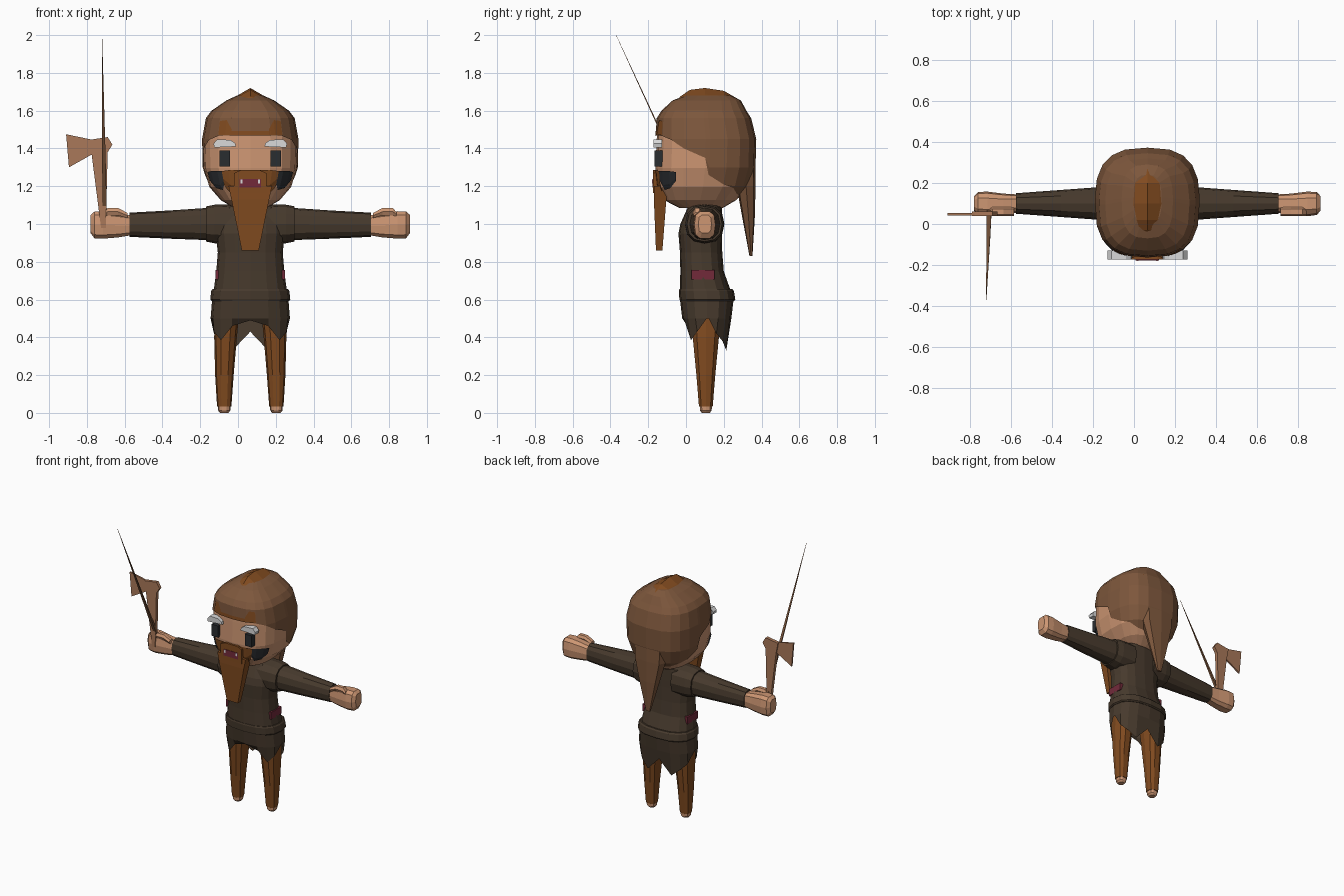
import bpy, bmesh, math

CX = 0.065  # the body's own mirror line


def material(name, rgb):
    m = bpy.data.materials.new(name)
    m.diffuse_color = (*rgb, 1)
    return m


SKIN = material("skin", (0.61, 0.305, 0.17))
HAIR = material("hair_brown", (0.205, 0.095, 0.045))
RUST = material("rust_brown", (0.22, 0.07, 0.014))
COAT = material("dark_cloth", (0.063, 0.042, 0.026))
DARK = material("charcoal", (0.023, 0.026, 0.03))
WHITE = material("white", (0.7, 0.7, 0.7))
MAROON = material("maroon", (0.17, 0.023, 0.042))
WOOD = material("weapon_tan", (0.40, 0.19, 0.10))


def build(name, verts, faces, mat):
    bm = bmesh.new()
    vs = [bm.verts.new(v) for v in verts]
    for f in faces:
        bm.faces.new([vs[i] for i in f])
    bmesh.ops.remove_doubles(bm, verts=bm.verts, dist=1e-5)
    bmesh.ops.recalc_face_normals(bm, faces=bm.faces)
    me = bpy.data.meshes.new(name)
    bm.to_mesh(me)
    bm.free()
    me.materials.append(mat)
    ob = bpy.data.objects.new(name, me)
    bpy.context.collection.objects.link(ob)
    return ob


def oval(a, e):
    c, s = math.cos(a), math.sin(a)
    return math.copysign(abs(c) ** e, c), math.copysign(abs(s) ** e, s)


def loft(name, rings, mat, n=12, e=0.9, axis="z", hem=None):
    """Rings are (position on axis, centre u, centre v, radius u, radius v)."""
    verts, faces = [], []
    off = math.pi / 4 if n == 4 else 0
    for k, (t, u, v, ru, rv) in enumerate(rings):
        for i in range(n):
            c, s = oval(2 * math.pi * i / n + off, e)
            h = hem[i] if hem and k == len(rings) - 1 else t
            p = (u + ru * c, v + rv * s)
            verts.append((*p, h) if axis == "z" else (h, *p))
    for k in range(len(rings) - 1):
        for i in range(n):
            j = (i + 1) % n
            faces.append((k * n + i, k * n + j, k * n + n + j, k * n + n + i))
    faces.append(range(n))
    if not hem:
        faces.append(range(len(verts) - n, len(verts)))
    return build(name, verts, faces, mat)


def box(name, x0, x1, y0, y1, z0, z1, mat):
    x, y, rx, ry = (x0 + x1) / 2, (y0 + y1) / 2, (x1 - x0) / 2, (y1 - y0) / 2
    return loft(name, [(z0, x, y, rx, ry), (z1, x, y, rx, ry)], mat, 4, 0.001)


def plate(name, outline, y, half, mat):
    n = len(outline)
    verts = [(x, y + d, z) for d in (-half, half) for x, z in outline]
    faces = [range(n), range(n, 2 * n)]
    faces += [(i, (i + 1) % n, n + (i + 1) % n, n + i) for i in range(n)]
    return build(name, verts, faces, mat)


# head profile: height, half width, centre y, half depth
HEAD = [(1.68, 0.07, 0.12, 0.12), (1.655, 0.125, 0.11, 0.18), (1.6, 0.205, 0.095, 0.225),
        (1.56, 0.235, 0.095, 0.25), (1.45, 0.255, 0.105, 0.267), (1.3, 0.252, 0.10, 0.268),
        (1.2, 0.222, 0.09, 0.248), (1.13, 0.16, 0.075, 0.195), (1.09, 0.09, 0.08, 0.12)]


def head_point(deg, z, scale):
    for a, b in zip(HEAD, HEAD[1:]):
        if z >= b[0]:
            break
    t = min(max((a[0] - z) / (a[0] - b[0]), 0), 1)
    rx, cy, ry = (a[i] + (b[i] - a[i]) * t for i in (1, 2, 3))
    c, s = oval(math.radians(deg), 0.72)
    return CX + rx * c * scale, cy + ry * s * scale, z


def patch(name, columns, mat, scale=1.01):
    """A thin strip following the head; columns are (angle, low z, high z)."""
    verts, faces, rows = [], [], 4
    for d, lo, hi in columns:
        verts += [head_point(d, lo + (hi - lo) * k / rows, scale) for k in range(rows + 1)]
    for i in range(len(columns) - 1):
        for k in range(rows):
            a = i * (rows + 1) + k
            faces.append((a, a + 1, a + rows + 2, a + rows + 1))
    return build(name, verts, faces, mat)


# skin head
loft("head", [(z - 0.004, CX, cy, rx * 0.975, ry * 0.975) for z, rx, cy, ry in HEAD],
     SKIN, 20, 0.72)

# hair shell with a hairline that drops towards the back
HAIRLINE = [(-90, 1.47), (-54, 1.465), (-36, 1.445), (-18, 1.40), (0, 1.35),
            (2, 1.26), (18, 1.21), (36, 1.19), (54, 1.16), (72, 1.15), (90, 1.15)]
cols = [(d, z) for d, z in HAIRLINE] + [(180 - d, z) for d, z in HAIRLINE[-2:0:-1]]
cols.insert(1, (-72, 1.47))
cols.append((252, 1.47))
levels = [r[0] for r in HEAD[:-1]]
n, m = len(cols), len(levels)
hv = [head_point(d, max(z, lo), 1) for d, lo in cols for z in levels]
hf = [(i * m + k, i * m + k + 1, (i + 1) % n * m + k + 1, (i + 1) % n * m + k)
      for i in range(n) for k in range(m - 1)]
hf.append([i * m for i in range(n)])
build("hair", hv, hf, HAIR)

# ridged crest along the crown: y, ridge, shoulder and edge heights
crest = [(-0.09, 1.60, 1.60, 1.57), (-0.03, 1.675, 1.655, 1.61), (0.02, 1.71, 1.675, 1.635),
         (0.10, 1.72, 1.685, 1.645), (0.20, 1.705, 1.68, 1.635), (0.27, 1.665, 1.65, 1.60),
         (0.33, 1.57, 1.57, 1.55)]
cv = [(CX + dx, y, z) for y, r, s, e in crest
      for dx, z in ((-0.13, e), (-0.06, s), (0, r), (0.06, s), (0.13, e))]
build("crest", cv, [(5 * i + k, 5 * i + k + 1, 5 * i + k + 6, 5 * i + k + 5)
                    for i in range(6) for k in range(4)], RUST)

# hanging tail of hair
loft("hair_tail", [(1.45, CX, 0.31, 0.13, 0.055), (1.2, CX, 0.318, 0.12, 0.05),
                   (1.05, CX, 0.33, 0.08, 0.035), (0.83, CX, 0.344, 0.018, 0.008)], HAIR, 8, 0.6)

# beard, moustache and mouth
patch("beard_base", [(-120, 1.2, 1.28), (-110, 1.13, 1.285), (-90, 1.12, 1.285),
                     (-70, 1.13, 1.285), (-60, 1.2, 1.28)], RUST, 1.012)
loft("beard", [(1.2, CX, -0.135, 0.115, 0.034), (1.13, CX, -0.137, 0.10, 0.033),
               (0.86, CX, -0.142, 0.045, 0.017)], RUST, 4, 0.001)
plate("moustache", [(CX - 0.085, 1.165), (CX + 0.085, 1.165), (CX + 0.085, 1.27),
                    (CX + 0.05, 1.285), (CX - 0.05, 1.285), (CX - 0.085, 1.27)],
      -0.158, 0.016, RUST)
box("mouth", CX - 0.058, CX + 0.058, -0.177, -0.17, 1.192, 1.238, MAROON)

# straight fringe behind the hairline
patch("fringe", [(d, 1.468, 1.492) for d in (-108, -90, -72)], RUST, 1.008)

# face details, arms and legs, mirrored about the body line
for side, s in (("right", -1), ("left", 1)):
    def ang(d):
        return d if s > 0 else -180 - d

    def span(a, b):
        return sorted((CX + s * a, CX + s * b))

    box(side + "_eye", *span(0.108, 0.162), -0.168, -0.125, 1.305, 1.39, DARK)
    plate(side + "_eyebrow", [(CX + s * x, z) for x, z in (
        (0.075, 1.41), (0.19, 1.405), (0.195, 1.425), (0.175, 1.448), (0.105, 1.445),
        (0.08, 1.428))], -0.15, 0.022, WHITE)
    box(side + "_tooth", *span(0.042, 0.052), -0.18, -0.176, 1.215, 1.235, WHITE)
    patch(side + "_sideburn", [(ang(-64), 1.24, 1.28), (ang(-52), 1.18, 1.28),
                               (ang(-38), 1.19, 1.28), (ang(-27), 1.23, 1.275)], DARK, 1.008)
    patch(side + "_hair_lock", [(ang(-74), 1.47, 1.50), (ang(-66), 1.47, 1.55),
                                (ang(-55), 1.47, 1.545)], RUST, 1.008)

    # sleeve, shoulder cap and hand
    loft(side + "_sleeve", [(CX + s * x, 0.1, z, ry, rz) for x, z, ry, rz in (
        (0.12, 1.0, 0.085, 0.09), (0.23, 1.0, 0.08, 0.085), (0.42, 0.997, 0.066, 0.075),
        (0.64, 0.996, 0.05, 0.064))], COAT, 12, 0.85, "x")
    loft(side + "_shoulder", [(CX + s * x, 0.098, 1.0, r, r) for x, r in (
        (0.08, 0.105), (0.19, 0.102), (0.235, 0.093))], COAT, 12, 0.85, "x")
    loft(side + "_hand", [(CX + s * x, y, z, ry, rz) for x, y, z, ry, rz in (
        (0.63, 0.1, 0.993, 0.044, 0.054), (0.70, 0.098, 0.993, 0.05, 0.066),
        (0.78, 0.098, 0.995, 0.06, 0.075), (0.825, 0.1, 0.995, 0.056, 0.073),
        (0.845, 0.1, 1.0, 0.035, 0.05))], SKIN, 10, 0.65, "x")
    loft(side + "_thumb", [(CX + s * x, 0.06, z, 0.022, r) for x, z, r in (
        (0.65, 1.045, 0.015), (0.70, 1.065, 0.022), (0.755, 1.065, 0.022),
        (0.775, 1.05, 0.012))], SKIN, 6, 0.8, "x")

    # leg and foot tip
    loft(side + "_leg", [(z, CX + s * x, 0.105, rx, ry) for z, x, rx, ry in (
        (0.58, 0.12, 0.066, 0.085), (0.4, 0.131, 0.06, 0.072), (0.2, 0.137, 0.049, 0.052),
        (0.035, 0.138, 0.038, 0.038))], RUST, 10, 0.8)
    loft(side + "_foot", [(z, CX + s * 0.138, 0.105, r, r) for z, r in (
        (0.04, 0.034), (0.012, 0.032), (0, 0.022))], SKIN, 10, 0.8)

    # patch on the side of the coat
    box(side + "_coat_patch", *span(0.16, 0.184), 0.03, 0.15, 0.705, 0.757, MAROON)

# coat with a ragged hem
TORSO = [(1.12, 0.07, 0.1, 0.06), (1.09, 0.14, 0.1, 0.09), (1.0, 0.18, 0.08, 0.11),
         (0.95, 0.183, 0.075, 0.115), (0.85, 0.172, 0.08, 0.112), (0.75, 0.18, 0.085, 0.115),
         (0.66, 0.192, 0.1, 0.132), (0.6, 0.202, 0.11, 0.142), (0.5, 0.21, 0.11, 0.13),
         (0.4, 0.205, 0.11, 0.11)]
back, front = [0.42, 0.38, 0.33], [0.43, 0.385, 0.46]
loft("coat", [(z, CX, cy, rx, ry) for z, rx, cy, ry in TORSO], COAT, 16, 0.8,
     hem=[0.52] + back + [0.43] + back[::-1] + [0.52] + front + [0.49] + front[::-1])
loft("belt", [(0.655, CX, 0.105, 0.2, 0.14), (0.645, CX, 0.108, 0.207, 0.146),
              (0.6, CX, 0.113, 0.212, 0.148), (0.592, CX, 0.112, 0.205, 0.142)], COAT, 16, 0.8)

# hatchet: handle and thin flared blade
plate("hatchet_handle", [(-0.725, 0.98), (-0.70, 0.98), (-0.69, 1.38), (-0.665, 1.42),
                         (-0.69, 1.46), (-0.79, 1.445), (-0.775, 1.37)], 0.05, 0.012, WOOD)
plate("hatchet_blade", [(-0.91, 1.475), (-0.79, 1.45), (-0.77, 1.445), (-0.77, 1.37),
                        (-0.895, 1.3)], 0.048, 0.006, WOOD)

# long thin blade leaning forward
loft("long_blade", [(1.0, -0.705, 0.09, 0.017, 0.014), (1.35, -0.71, -0.07, 0.013, 0.007),
                    (2.0, -0.72, -0.37, 0.001, 0.001)], HAIR, 4, 1.0)
